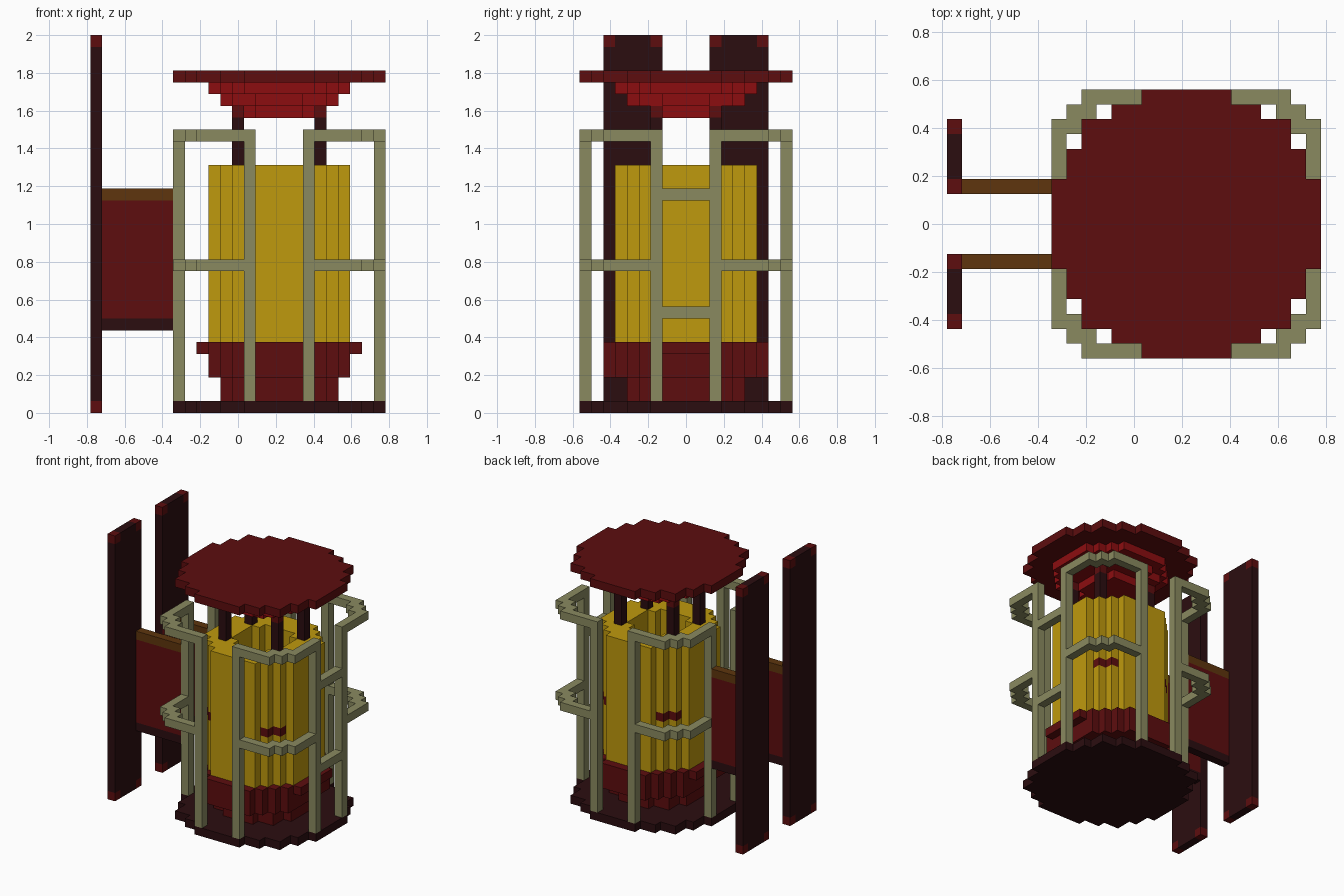
import bpy, bmesh, math

if "Cube" in bpy.data.objects:
    bpy.data.objects.remove(bpy.data.objects["Cube"], do_unlink=True)

S = 0.0625      # one block
CX = 0.21875    # axis of the round body


def material(name, r, g, b):
    m = bpy.data.materials.new(name)
    m.use_nodes = True
    m.diffuse_color = (r, g, b, 1)
    m.node_tree.nodes["Principled BSDF"].inputs["Base Color"].default_value = (r, g, b, 1)
    return m


YELLOW = material("yellow", 0.52, 0.32, 0.004)
DARK_RED = material("dark red", 0.109, 0.004, 0.0045)
RED = material("bright red", 0.262, 0.004, 0.005)
MAROON = material("blackish maroon", 0.024, 0.004, 0.005)
OLIVE = material("olive", 0.254, 0.254, 0.117)
BROWN = material("brown", 0.112, 0.036, 0.004)


def prism(name, inside, levels, *mats, rule=None):
    """Extrude the blocks chosen by inside(i, j) through the given heights."""
    cells = {(i, j) for i in range(-17, 10) for j in range(-9, 9) if inside(i, j)}
    bm = bmesh.new()

    def quad(*pts):
        f = bm.faces.new([bm.verts.new((CX + x * S, y * S, z * S)) for x, y, z in pts])
        if rule:
            c = [sum(p[k] for p in pts) / 4 for k in range(3)]
            f.material_index = rule(*c)

    lo, hi = levels[0], levels[-1]
    for i, j in cells:
        a, b = i + 1, j + 1
        quad((i, j, hi), (a, j, hi), (a, b, hi), (i, b, hi))
        quad((i, j, lo), (i, b, lo), (a, b, lo), (a, j, lo))
        sides = [((i, j - 1), (i, j), (a, j)), ((a, j), (a, j), (a, b)),
                 ((i, b), (a, b), (i, b)), ((i - 1, j), (i, b), (i, j))]
        for near, p, q in sides:
            if near not in cells:
                for z0, z1 in zip(levels, levels[1:]):
                    quad((*p, z0), (*q, z0), (*q, z1), (*p, z1))
    bmesh.ops.remove_doubles(bm, verts=bm.verts, dist=1e-5)
    me = bpy.data.meshes.new(name)
    bm.to_mesh(me)
    bm.free()
    for m in mats:
        me.materials.append(m)
    ob = bpy.data.objects.new(name, me)
    bpy.context.collection.objects.link(ob)
    return ob


def box(name, x, y, z, *mats, levels=None, rule=None):
    """Block-aligned box from (low, high) ranges."""
    return prism(name, lambda i, j: x[0] <= i < x[1] and y[0] <= j < y[1],
                 levels or list(z), *mats, rule=rule)


def mirror(r, s):
    return r if s > 0 else (-r[1], -r[0])


def disc(steps):
    """Stepped round: half width for each row away from the axis."""
    def inside(i, j):
        row = int(abs(j + 0.5))
        return row < len(steps) and abs(i + 0.5) < steps[row]
    return inside


R9 = disc([9, 9, 9, 8, 8, 7, 7, 5, 3])
R7 = disc([7, 7, 7, 6, 5, 4, 3])
R6 = disc([6, 6, 6, 5, 4, 3])
R5 = disc([5, 5, 4, 4, 2])
R3 = disc([3, 3, 2])

# Floor and stepped foot
prism("floor_disc", R9, [0, 1], MAROON)
prism("foot_lower", R5, [1, 3], DARK_RED)
prism("foot_middle", lambda i, j: R7(i, j) and abs(i + 0.5) < 6, [3, 5], DARK_RED)
prism("foot_rim", R7, [5, 6], DARK_RED)


# Yellow core with red marks on the diagonals and an open top
def mark(x, y, z):
    return int(12 < z < 13 and abs(x) > 3.1 and abs(y) > 3.1)


prism("core_lower", R6, [6, 12, 13], YELLOW, DARK_RED, rule=mark)
prism("core_upper", lambda i, j: R6(i, j) and not R3(i, j), [13, 21], YELLOW)

# Roof with stepped underside
prism("roof_neck", R3, [25, 26], RED)
prism("roof_lower_step", R5, [26, 27], RED)
prism("roof_upper_step", R6, [27, 28], RED)
prism("roof_disc", R9, [28, 29], DARK_RED)


# Corner rail in plan, the same in all four quarters
def rail(i, j):
    a, b = int(abs(i + 0.5)), int(abs(j + 0.5))
    return ((b == 8 and 2 <= a < 7) or (b == 7 and a in (6, 7))
            or (b == 6 and a in (7, 8)) or (a == 8 and 2 <= b < 7))


prism("rail_top", rail, [23, 24], OLIVE)
prism("rail_middle", rail, [12, 13], OLIVE)


def rail_post(i, j):
    return {int(abs(i + 0.5)), int(abs(j + 0.5))} == {2, 8}


prism("rail_posts_lower", rail_post, [1, 12], OLIVE)
prism("rail_posts_upper", rail_post, [13, 23], OLIVE)

# Rungs between the two side posts
for n, z in (("lower", 8), ("upper", 18)):
    box(f"rung_{n}", (8, 9), (-2, 2), (z, z + 1), OLIVE)


# Roof supports
def support(i, j):
    return int(abs(i + 0.5)) == 3 and int(abs(j + 0.5)) == 2


prism("roof_supports", support, [21, 25], MAROON)
prism("support_heads", support, [25, 26], DARK_RED)

# Side fins and the panels that carry them
for s, side in ((1, "back"), (-1, "front")):
    outer, inner, middle = mirror((6, 7), s), mirror((2, 3), s), mirror((3, 6), s)
    for part, y in (("outer", outer), ("inner", inner)):
        box(f"fin_{side}_{part}_edge", (-16, -15), y, None, MAROON, DARK_RED,
            levels=[0, 1, 31, 32], rule=lambda x, y, z: int(z < 1 or z > 31))
    box(f"fin_{side}_middle", (-16, -15), middle, (0, 32), MAROON)
    box(f"panel_{side}_bottom", (-15, -9), inner, (7, 8), MAROON)
    box(f"panel_{side}", (-15, -9), inner, (8, 18), DARK_RED)
    box(f"panel_{side}_top", (-15, -9), inner, (18, 19), BROWN)
